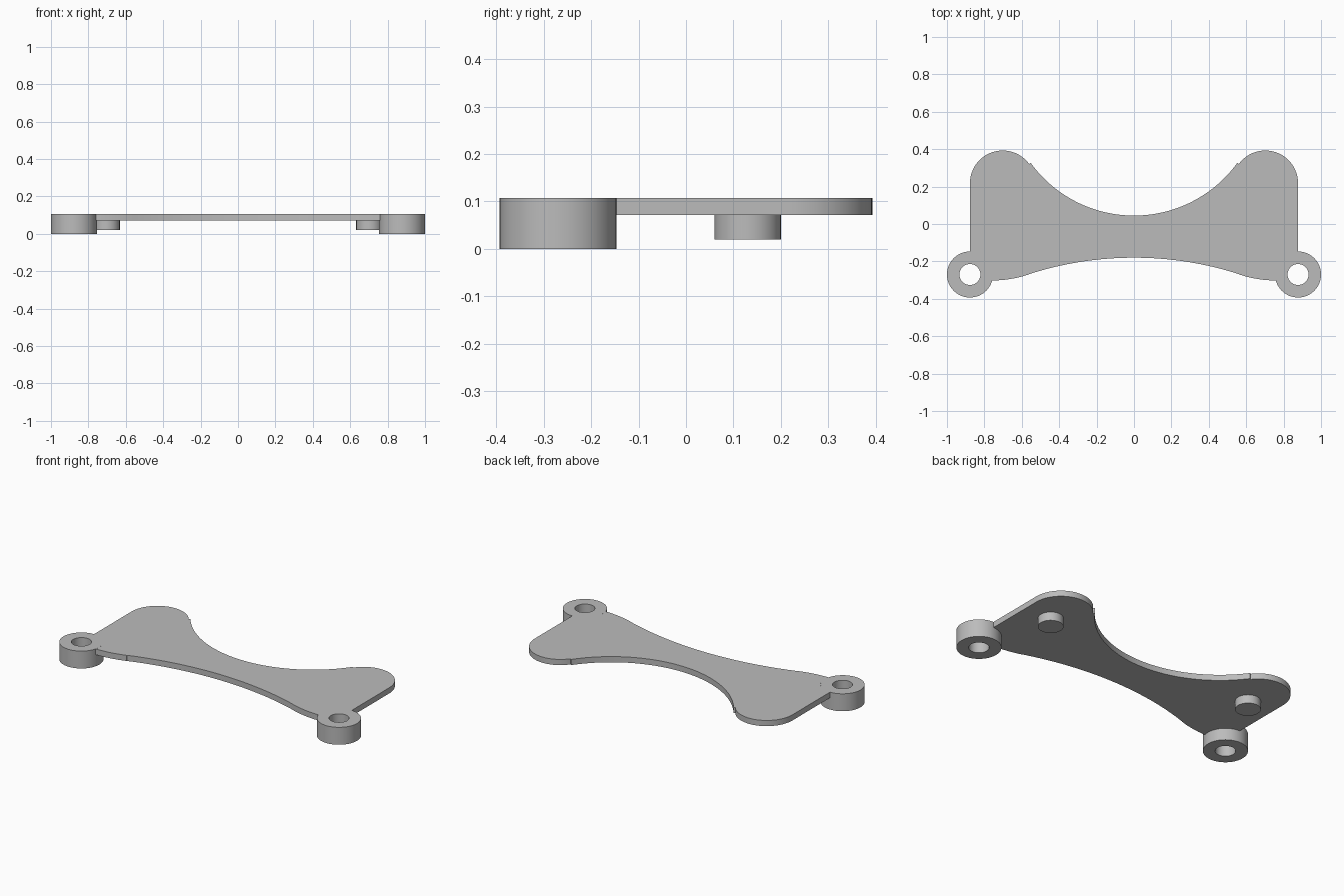
import bpy, bmesh
from math import sin, cos, radians, atan2, asin, degrees

cube = bpy.data.objects.get("Cube")
if cube:
    bpy.data.objects.remove(cube)

grey = bpy.data.materials.new("light_grey")
grey.diffuse_color = (0.5, 0.5, 0.5, 1)
grey.use_nodes = True
grey.node_tree.nodes["Principled BSDF"].inputs["Base Color"].default_value = grey.diffuse_color

TOP, PLATE_BOTTOM = 0.107, 0.072
BOSS_X, BOSS_Y, BOSS_R, HOLE_R = 0.877, -0.27, 0.123, 0.056


def arc(cx, cy, r, start, end, n):
    """Points on an arc, angles in degrees."""
    angles = [radians(start + (end - start) * i / n) for i in range(n + 1)]
    return [(cx + r * cos(a), cy + r * sin(a)) for a in angles]


def finish(name, bm):
    bmesh.ops.recalc_face_normals(bm, faces=bm.faces)
    mesh = bpy.data.meshes.new(name)
    bm.to_mesh(mesh)
    bm.free()
    mesh.materials.append(grey)
    ob = bpy.data.objects.new(name, mesh)
    bpy.context.collection.objects.link(ob)
    bpy.ops.object.select_all(action='DESELECT')
    ob.select_set(True)
    bpy.context.view_layer.objects.active = ob
    bpy.ops.object.shade_smooth_by_angle(angle=radians(30))
    return ob


def prism(name, outline, z0, z1):
    bm = bmesh.new()
    face = bm.faces.new([bm.verts.new((x, y, z0)) for x, y in outline])
    top = bmesh.ops.extrude_face_region(bm, geom=[face], use_keep_orig=True)["geom"]
    for v in top:
        if isinstance(v, bmesh.types.BMVert):
            v.co.z = z1
    return finish(name, bm)


def ring(name, cx, cy, outer, inner, z0, z1, n=64):
    bm = bmesh.new()
    loops = []
    for r, z in ((outer, z0), (outer, z1), (inner, z1), (inner, z0)):
        loops.append([bm.verts.new((x, y, z)) for x, y in arc(cx, cy, r, 0, 360, n)[:-1]])
    for a, b in zip(loops, loops[1:] + loops[:1]):
        for i in range(n):
            j = (i + 1) % n
            bm.faces.new((a[i], a[j], b[j], b[i]))
    return finish(name, bm)


# Plate outline, left half: back hollow, rounded lobe, boss notch, front hollow
LOBE_X, LOBE_Y, LOBE_R = 0.702, 0.218, 0.175
HOLLOW_Y, HOLLOW_R = 0.728, 0.683
join = degrees(atan2(HOLLOW_Y - LOBE_Y, -LOBE_X))
half = arc(0, HOLLOW_Y, HOLLOW_R, -90, join - 180, 32)
half += arc(LOBE_X, LOBE_Y, LOBE_R, join, 0, 32)
half += arc(BOSS_X, BOSS_Y, BOSS_R, 90, 195, 20)
FRONT_R, FILLET_R = 1.83, 0.62
bend = degrees(asin(0.567 / FRONT_R))
half += arc(0.76, -0.302 + FILLET_R, FILLET_R, -90, -90 - bend, 8)
half += arc(0, -0.18 - FRONT_R, FRONT_R, 90 - bend, 90, 24)
mirrored = [(-x, y) for x, y in reversed(half[1:-1])]
prism("plate", half + mirrored, PLATE_BOTTOM, TOP)

# Mounting bosses and locating pegs on both sides
for side, s in (("left", 1), ("right", -1)):
    ring(side + "_boss", s * BOSS_X, BOSS_Y, BOSS_R, HOLE_R, 0, TOP)
    prism(side + "_peg", arc(s * 0.702, 0.13, 0.07, 0, 360, 48)[:-1], 0.02, PLATE_BOTTOM)
